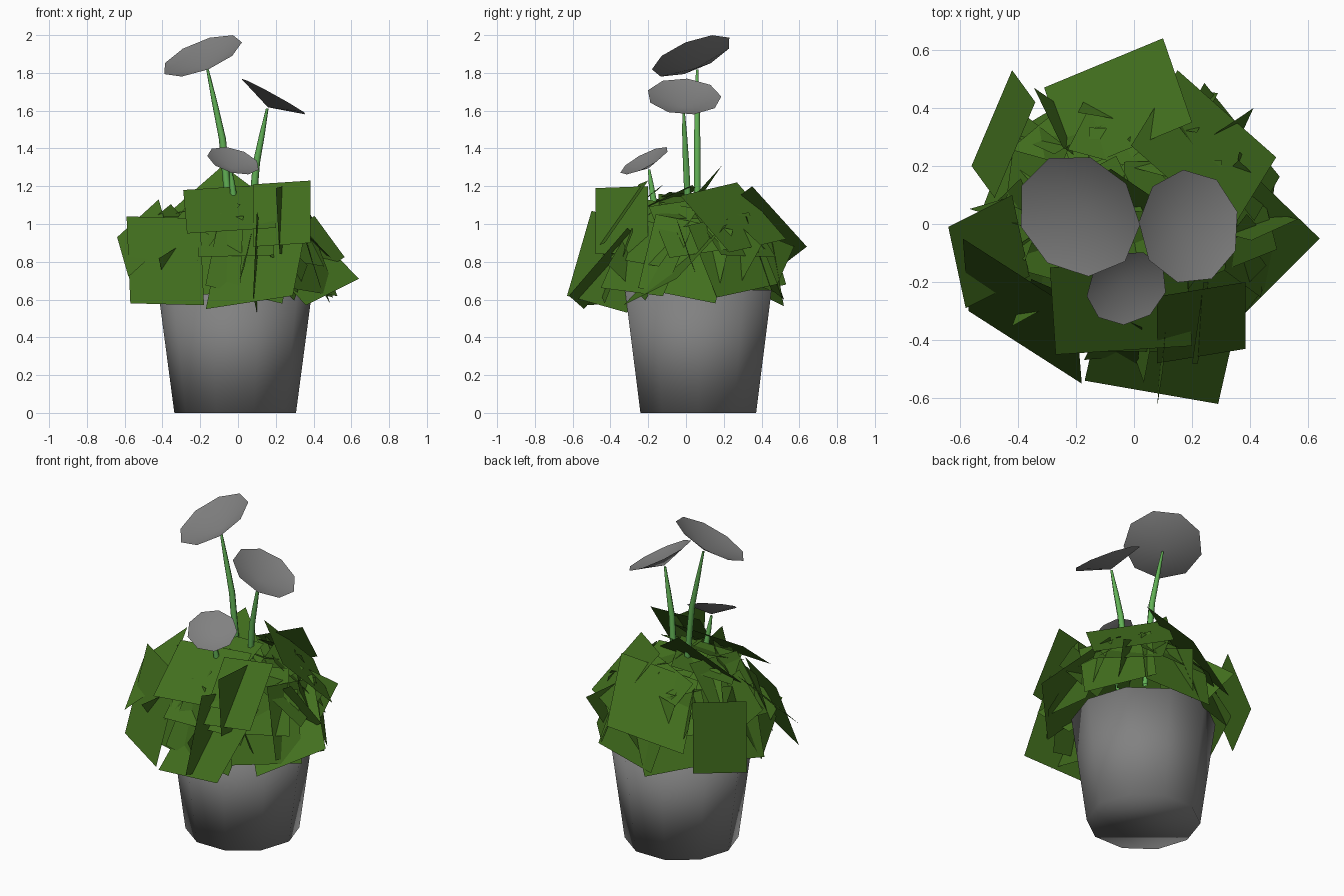
import bpy, bmesh, math, random
from mathutils import Vector, Matrix

rng = random.Random(4)
cube = bpy.data.objects.get("Cube")
if cube:
    bpy.data.objects.remove(cube, do_unlink=True)


def material(name, rgb):
    mat = bpy.data.materials.new(name)
    mat.use_nodes = True
    mat.diffuse_color = (*rgb, 1)
    mat.node_tree.nodes["Principled BSDF"].inputs["Base Color"].default_value = (*rgb, 1)
    return mat


grey = material("plain grey", (0.22, 0.22, 0.22))
leaf_green = material("leaf green", (0.055, 0.16, 0.013))
stem_green = material("stem green", (0.12, 0.44, 0.09))


def add_object(name, bm, mat, smooth=False):
    mesh = bpy.data.meshes.new(name)
    for face in bm.faces:
        face.smooth = smooth
    bm.to_mesh(mesh)
    bm.free()
    mesh.materials.append(mat)
    obj = bpy.data.objects.new(name, mesh)
    bpy.context.collection.objects.link(obj)
    return obj


# Tapered ten-sided pot
bm = bmesh.new()
bmesh.ops.create_cone(bm, cap_ends=True, segments=10, radius1=0.322, radius2=0.408, depth=0.65,
                      matrix=Matrix.Translation((-0.015, 0.065, 0.325)) @ Matrix.Rotation(math.pi / 2, 4, 'Z'))
add_object("pot", bm, grey, smooth=True)

# Foliage: a dome of crossing square leaf cards
CENTRE = Vector((0, 0.02, 0.75))
bm = bmesh.new()


def card(corners):
    face = bm.faces.new([bm.verts.new(c) for c in corners])
    face.normal_update()
    if face.normal.dot(face.calc_center_median() - CENTRE) < 0:
        face.normal_flip()


def square_card(centre, normal, half, roll):
    turn = normal.to_track_quat('Z', 'Y').to_matrix() @ Matrix.Rotation(roll, 3, 'Z')
    card([centre + turn @ Vector((sx * half, sy * half, 0))
          for sx, sy in ((-1, -1), (1, -1), (1, 1), (-1, 1))])


# Large outer leaves, each from three neighbouring corners
outer_leaves = [
    ((-0.17, -0.54, 0.55), (0.29, -0.62, 0.62), (0.36, -0.31, 0.98)),
    ((-0.57, -0.3, 0.58), (-0.18, -0.55, 0.57), (-0.2, -0.3, 1.03)),
    ((0.36, -0.33, 0.57), (0.64, -0.05, 0.71), (0.36, 0.22, 1.0)),
    ((-0.31, 0.47, 0.75), (0.1, 0.64, 0.88), (0.2, 0.35, 1.2)),
    ((0.15, 0.53, 0.92), (0.49, 0.23, 0.85), (0.33, -0.03, 1.15)),
    ((0.08, -0.25, 1.21), (0.385, -0.2, 1.23), (0.385, -0.43, 0.9)),
    ((-0.4, 0, 1.03), (-0.08, 0.19, 1.31), (0.2, 0, 1.1)),
    ((0.1, -0.5, 1.07), (0.08, -0.63, 0.62), (0.1, -0.31, 0.53)),
    ((-0.58, -0.29, 0.72), (-0.64, -0.01, 0.93), (-0.42, 0.1, 1.13)),
    ((-0.56, 0.2, 0.6), (-0.42, 0.53, 0.68), (-0.34, 0.42, 1.06)),
    ((-0.27, -0.45, 0.95), (0.2, -0.42, 0.98), (0.18, -0.12, 1.21)),
    ((0.2, -0.48, 1.19), (0.24, -0.2, 1.2), (0.26, -0.2, 0.85)),
]
for trio in outer_leaves:
    a, b, c = map(Vector, trio)
    card((a, b, c, a + c - b))

# Rings of leaves: count, radius, height, tilt, half size
for count, radius, height, tilt, half in ((9, 0.4, 0.82, 24, 0.21), (8, 0.31, 0.97, 45, 0.2),
                                          (4, 0.14, 1.1, 68, 0.18)):
    for i in range(count):
        angle = math.tau * (i + rng.uniform(-0.15, 0.15)) / count
        lean = math.radians(tilt + rng.uniform(-7, 7))
        out = Vector((math.cos(angle), math.sin(angle), 0))
        normal = out * math.cos(lean) + Vector((0, 0, math.sin(lean)))
        centre = out * radius + Vector((0, 0.02, height + rng.uniform(-0.02, 0.02)))
        square_card(centre, normal, half, rng.uniform(-0.3, 0.3))

# Edge-on leaves that poke out around the dome
for i in range(8):
    angle = math.tau * (i + rng.uniform(-0.2, 0.2)) / 8
    out = Vector((math.cos(angle), math.sin(angle), 0))
    side = Vector((-out.y, out.x, rng.uniform(-0.4, 0.4))).normalized()
    centre = out * 0.37 + Vector((0, 0.02, rng.uniform(0.76, 0.92)))
    square_card(centre, side, 0.14, rng.uniform(0.4, 1.1))
add_object("foliage", bm, leaf_green)


# Flowers: shallow nine-sided dish on a tapering stem
def flower(name, centre, normal, radius, root):
    centre, normal, root = Vector(centre), Vector(normal).normalized(), Vector(root)
    hub_point = centre - normal * radius * 0.33
    turn = normal.to_track_quat('Z', 'Y')
    bm = bmesh.new()
    hub = bm.verts.new(hub_point)
    rim = [bm.verts.new(centre + turn @ Vector((radius * math.cos(t), radius * math.sin(t), 0)))
           for t in (math.tau * i / 9 for i in range(9))]
    for i in range(9):
        bm.faces.new((hub, rim[i], rim[(i + 1) % 9]))
    add_object(name + "_head", bm, grey, smooth=True)

    # Stem rises steeply, then bends outward towards the head
    tip = hub_point - normal * 0.008
    bend = root.lerp(tip, 0.6)
    bend.x += (root.x - tip.x) * 0.2
    points = [root, root.lerp(bend, 0.5), bend, bend.lerp(tip, 0.5), tip]
    bm = bmesh.new()
    rings = []
    for p, r in zip(points, (0.016, 0.02, 0.019, 0.015, 0.007)):
        rings.append([bm.verts.new(p + Vector((r * math.cos(t), r * math.sin(t), 0)))
                      for t in (math.tau * i / 6 for i in range(6))])
    for low, high in zip(rings, rings[1:]):
        for i in range(6):
            j = (i + 1) % 6
            bm.faces.new((low[i], low[j], high[j], high[i]))
    add_object(name + "_stem", bm, stem_green, smooth=True)


flower("tall_flower", (-0.19, 0.03, 1.89), (-0.35, -0.35, 0.87), 0.225, (-0.03, 0.06, 0.9))
flower("middle_flower", (0.19, -0.01, 1.675), (0.48, 0.05, 0.87), 0.198, (0.06, 0.02, 0.9))
flower("short_flower", (-0.025, -0.22, 1.335), (0.25, -0.45, 0.86), 0.143, (-0.01, -0.14, 0.9))
